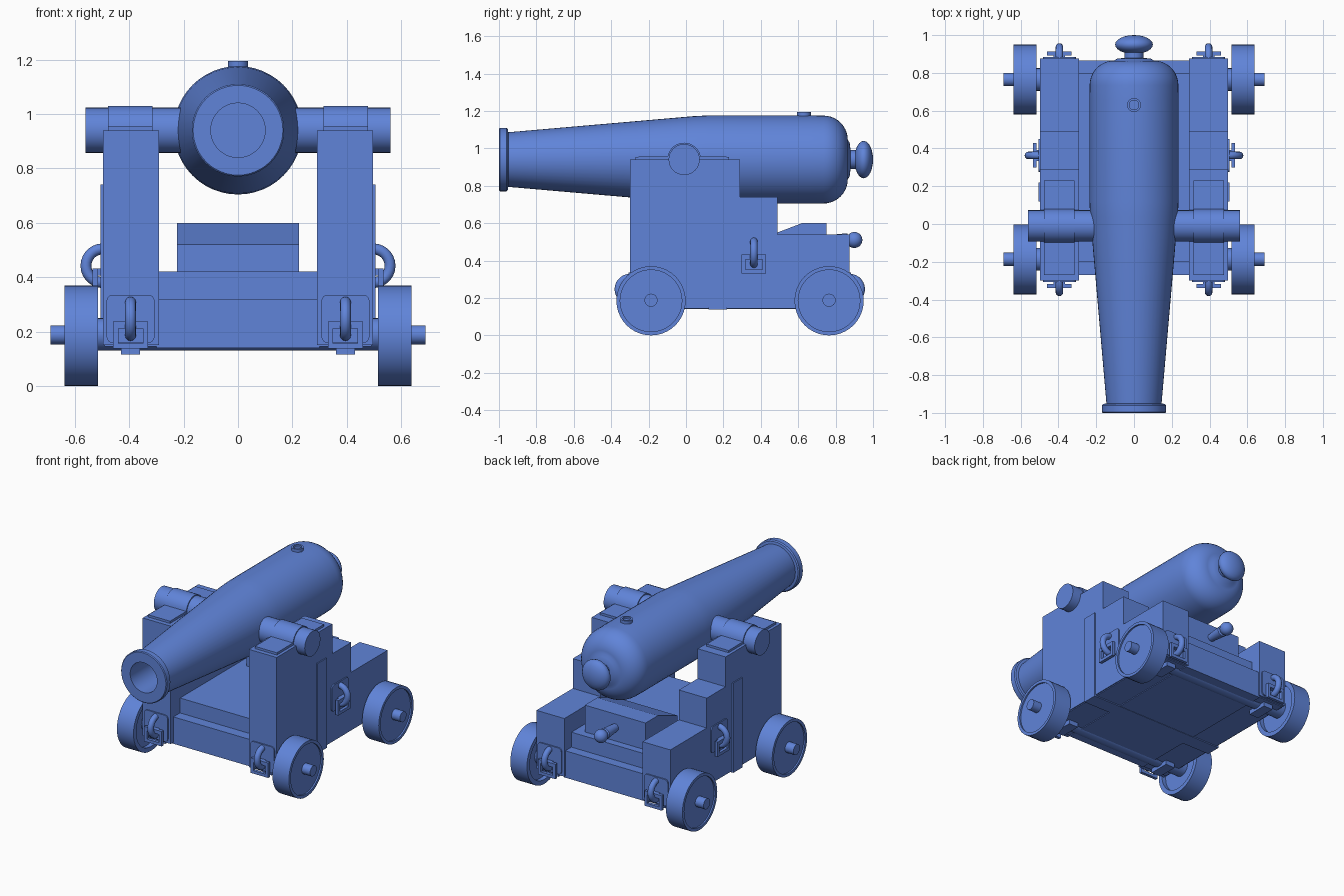
import bpy, bmesh, math
from mathutils import Matrix, Vector

if "Cube" in bpy.data.objects:
    bpy.data.objects.remove(bpy.data.objects["Cube"])

blue = bpy.data.materials.new("blue_paint")
blue.diffuse_color = (0.117, 0.231, 0.694, 1)
blue.use_nodes = True
blue.node_tree.nodes["Principled BSDF"].inputs["Base Color"].default_value = blue.diffuse_color


def finish(name, bm, matrix=None, smooth=True):
    """Turn a bmesh into a named, coloured object."""
    bmesh.ops.remove_doubles(bm, verts=bm.verts, dist=1e-5)
    if matrix:
        bm.transform(matrix)
    bmesh.ops.recalc_face_normals(bm, faces=bm.faces)
    me = bpy.data.meshes.new(name)
    bm.to_mesh(me)
    bm.free()
    me.materials.append(blue)
    ob = bpy.data.objects.new(name, me)
    bpy.context.collection.objects.link(ob)
    if smooth:
        bpy.ops.object.select_all(action='DESELECT')
        ob.select_set(True)
        bpy.context.view_layer.objects.active = ob
        bpy.ops.object.shade_smooth_by_angle(angle=math.radians(32))
    return ob


def add_box(bm, x0, x1, y0, y1, z0, z1):
    m = Matrix.Translation(((x0 + x1) / 2, (y0 + y1) / 2, (z0 + z1) / 2))
    m = m @ Matrix.Diagonal((abs(x1 - x0), abs(y1 - y0), abs(z1 - z0), 1))
    bmesh.ops.create_cube(bm, size=1, matrix=m)


def box(name, *dims):
    bm = bmesh.new()
    add_box(bm, *dims)
    return finish(name, bm, smooth=False)


def lathe(name, profile, axis, centre, n=40):
    """Revolve (radius, distance) points about the x, y or z axis."""
    bm = bmesh.new()
    rings = []
    for r, h in profile:
        ring = []
        for i in range(n):
            a = 2 * math.pi * i / n
            c, s = r * math.cos(a), r * math.sin(a)
            ring.append(bm.verts.new({'x': (h, c, s), 'y': (c, h, s), 'z': (c, s, h)}[axis]))
        rings.append(ring)
    for a, b in zip(rings, rings[1:]):
        for i in range(n):
            j = (i + 1) % n
            bm.faces.new((a[i], a[j], b[j], b[i]))
    return finish(name, bm, Matrix.Translation(centre))


def rod(name, r, h0, h1, axis, centre, n=32):
    return lathe(name, [(0, h0), (r, h0), (r, h1), (0, h1)], axis, centre, n)


def prism(name, outline, x0, x1, smooth=False):
    """Extrude a (y, z) outline along x."""
    bm = bmesh.new()
    face = bm.faces.new([bm.verts.new((x0, y, z)) for y, z in outline])
    geo = bmesh.ops.extrude_face_region(bm, geom=[face])['geom']
    bmesh.ops.translate(bm, vec=(x1 - x0, 0, 0),
                        verts=[v for v in geo if isinstance(v, bmesh.types.BMVert)])
    return finish(name, bm, smooth=smooth)


def arc(cx, cy, r, a0, a1, n):
    return [(cx + r * math.cos(math.radians(a0 + (a1 - a0) * i / n)),
             cy + r * math.sin(math.radians(a0 + (a1 - a0) * i / n))) for i in range(n + 1)]


def ring_fitting(name, x, y, z, turn):
    """Rounded plate, square staple and half ring; built facing -y, then turned."""
    place = Matrix.Translation((x, y, z)) @ Matrix.Rotation(math.radians(turn), 4, 'Z')
    bm = bmesh.new()
    w, c = 0.088, 0.022
    pts = []
    for sx, sz, a in ((1, 1, 0), (-1, 1, 90), (-1, -1, 180), (1, -1, 270)):
        pts += arc(sx * (w - c), sz * (w - c), c, a, a + 90, 4)
    face = bm.faces.new([bm.verts.new((px, 0.002, pz)) for px, pz in pts])
    geo = bmesh.ops.extrude_face_region(bm, geom=[face])['geom']
    bmesh.ops.translate(bm, vec=(0, -0.01, 0),
                        verts=[v for v in geo if isinstance(v, bmesh.types.BMVert)])
    finish(name + "_plate", bm, place)
    bm = bmesh.new()
    for s in (-1, 1):
        add_box(bm, s * 0.045, s * 0.065, -0.038, -0.018, -0.11, -0.01)
    add_box(bm, -0.045, 0.045, -0.038, -0.018, -0.11, -0.09)
    add_box(bm, -0.045, 0.045, -0.038, -0.018, -0.035, -0.01)
    add_box(bm, -0.03, 0.03, -0.02, 0, -0.035, -0.01)
    finish(name + "_staple", bm, place, smooth=False)
    bm = bmesh.new()
    path = arc(0, 0, 0.062, 90, 270, 14)
    rings = []
    for k, (py, pz) in enumerate(path):
        d = Vector((0, py, pz)).normalized()
        rings.append([bm.verts.new(Vector((0, py, pz)) + 0.02 * (
            d * math.cos(t * math.pi / 6) + Vector((1, 0, 0)) * math.sin(t * math.pi / 6)))
            for t in range(12)])
    for a, b in zip(rings, rings[1:]):
        for i in range(12):
            j = (i + 1) % 12
            bm.faces.new((a[i], a[j], b[j], b[i]))
    for end in (rings[0], rings[-1]):
        bm.faces.new(end)
    finish(name + "_ring", bm, place)


# Barrel with bore, muzzle band, rounded breech and knob
AX = 0.94
breech = [(0.105 + px, py) for py, px in arc(0.735, 0, 0.13, 90, 0, 10)]
knob = [(0.1 * math.sin(math.radians(a)), 0.95 - 0.05 * math.cos(math.radians(a)))
        for a in range(30, 181, 15)]
lathe("barrel", [(0, -0.3), (0.1, -0.3), (0.1, -1), (0.165, -1), (0.17, -0.995),
                 (0.17, -0.96), (0.163, -0.953), (0.146, -0.95), (0.232, 0.04),
                 (0.236, 0.12), (0.236, 0.66)] + breech +
      [(0.09, 0.875), (0.05, 0.88)] + knob, 'y', (0, 0, AX), 48)
lathe("touch_hole", [(0.037, 1.15), (0.037, 1.195), (0.025, 1.195), (0.025, 1.182), (0, 1.182)],
      'z', (0, 0.63, 0), 24)
rod("trunnion", 0.083, -0.56, 0.56, 'x', (0, -0.01, AX))

# Carriage bed, bottom board and elevating wedge
box("bed_lower", -0.3, 0.3, -0.27, 0.865, 0.14, 0.32)
box("bed_upper", -0.3, 0.3, -0.2, 0.8, 0.32, 0.42)
box("bottom_board", -0.49, 0.49, -0.27, 0.86, 0.145, 0.16)
box("bottom_strap", -0.505, 0.505, 0.12, 0.22, 0.138, 0.15)
prism("wedge", [(0.41, 0.42), (0.41, 0.52), (0.62, 0.6), (0.75, 0.6), (0.75, 0.42)], -0.225, 0.225)
ball = [(0.043 * math.sin(math.radians(a)), 0.9 - 0.043 * math.cos(math.radians(a)))
        for a in range(40, 181, 14)]
lathe("wedge_handle", [(0, 0.74), (0.024, 0.74), (0.036, 0.86)] + ball, 'y', (0, 0, 0.51), 24)

cheek = [(-0.3, 0.15), (0.875, 0.15), (0.875, 0.54), (0.49, 0.54), (0.49, 0.74),
         (0.29, 0.74), (0.29, 0.94), (-0.3, 0.94)]
cap = [(-0.27, 0.935), (-0.27, 0.955)] + arc(-0.01, AX, 0.09, 170, 10, 20) + \
      [(0.23, 0.955), (0.23, 0.935)]

for s, side in ((-1, "left"), (1, "right")):
    # Stepped cheeks with straps and trunnion caps
    prism(side + "_cheek", cheek, s * 0.29, s * 0.497)
    prism(side + "_trunnion_cap", cap, s * 0.315, s * 0.477, smooth=True)
    box(side + "_side_strap", s * 0.49, s * 0.505, 0.12, 0.22, 0.138, 0.74)
    # Wheels with recessed faces on both sides
    for end, y in (("front", -0.187), ("rear", 0.765)):
        lathe(f"{side}_{end}_wheel",
              [(0, s * 0.545), (0.155, s * 0.545), (0.155, s * 0.515), (0.185, s * 0.515),
               (0.185, s * 0.638), (0.165, s * 0.638), (0.165, s * 0.628), (0, s * 0.628)],
              'x', (0, y, 0.185), 40)
        box(f"{side}_{end}_axle_clamp", s * 0.36, s * 0.43, y - 0.07, y + 0.07, 0.115, 0.16)
    # Ring fittings on front, back and outer side
    ring_fitting(side + "_front", s * 0.395, -0.3, 0.247, 0)
    ring_fitting(side + "_rear", s * 0.395, 0.875, 0.247, 180)
    ring_fitting(side + "_outer", s * 0.497, 0.363, 0.442, 90 * s)

# Axles with thin ends through the wheels
for end, y in (("front", -0.187), ("rear", 0.765)):
    rod(end + "_axle", 0.06, -0.56, 0.56, 'x', (0, y, 0.19), 24)
    rod(end + "_axle_pin", 0.035, -0.69, 0.69, 'x', (0, y, 0.188), 24)
